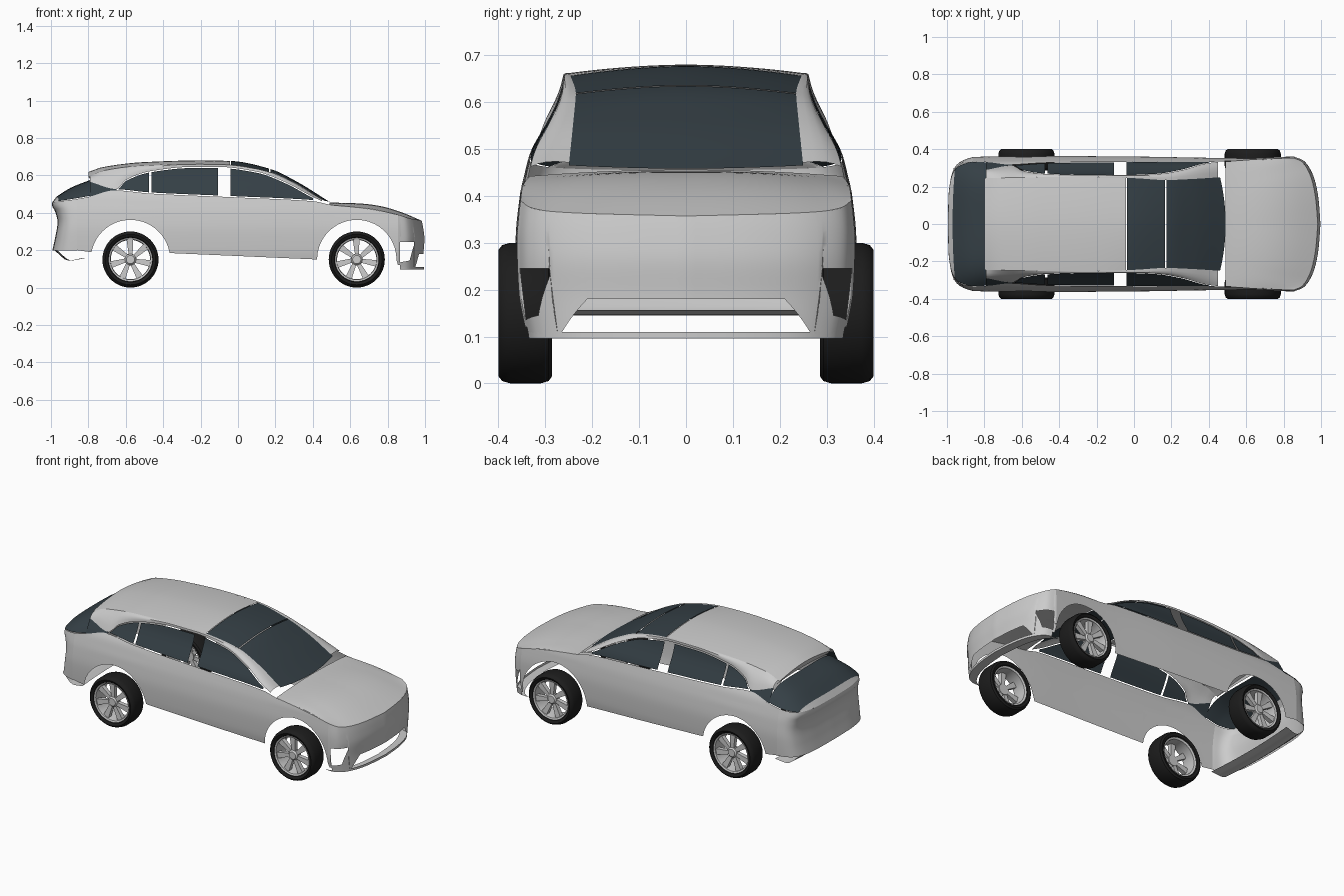
import bpy, bmesh, math
from mathutils import Vector, Matrix

if "Cube" in bpy.data.objects:
    bpy.data.objects.remove(bpy.data.objects["Cube"])


def material(name, rgb):
    m = bpy.data.materials.new(name)
    m.diffuse_color = (*rgb, 1)
    m.use_nodes = True
    m.node_tree.nodes["Principled BSDF"].inputs["Base Color"].default_value = m.diffuse_color
    return m


GLASS = material("dark_glass", (0.035, 0.05, 0.06))
RUBBER = material("rubber", (0.012, 0.012, 0.012))


def pw(keys, x, smooth=True):
    """Interpolate (x, value) keys, with monotone tangents if smooth."""
    n = len(keys)
    if x <= keys[0][0]:
        return keys[0][1]
    if x >= keys[-1][0]:
        return keys[-1][1]
    d = [(keys[i + 1][1] - keys[i][1]) / (keys[i + 1][0] - keys[i][0]) for i in range(n - 1)]
    i = max(k for k in range(n - 1) if keys[k][0] <= x)
    h = keys[i + 1][0] - keys[i][0]
    t = (x - keys[i][0]) / h
    if not smooth:
        return keys[i][1] + d[i] * h * t

    def tan(k):
        if k == 0 or k == n - 1:
            return d[min(k, n - 2)]
        a, b = d[k - 1], d[k]
        return 0 if a * b <= 0 else 2 * a * b / (a + b)
    return ((2*t**3 - 3*t**2 + 1) * keys[i][1] + (t**3 - 2*t**2 + t) * h * tan(i)
            + (3*t**2 - 2*t**3) * keys[i + 1][1] + (t**3 - t**2) * h * tan(i + 1))


def span(a, b, n):
    return [a + (b - a) * i / n for i in range(n + 1)]


def finish(bm, name, mat):
    me = bpy.data.meshes.new(name)
    bm.to_mesh(me)
    bm.free()
    ob = bpy.data.objects.new(name, me)
    bpy.context.collection.objects.link(ob)
    if mat:
        me.materials.append(mat)
    m = ob.modifiers.new("mirror", 'MIRROR')
    m.use_axis = (False, True, False)
    m.merge_threshold = 0.0005
    bpy.context.view_layer.objects.active = ob
    ob.select_set(True)
    bpy.ops.object.shade_smooth_by_angle(angle=math.radians(35))
    ob.select_set(False)
    return ob


def sheet(name, us, nv, f, mat=None, centre=(0, 0, 0.3)):
    """Surface f(u, v), v in 0..1, built for +y and mirrored."""
    bm = bmesh.new()
    rows = [[bm.verts.new(f(u, v)) for v in span(0, 1, nv)] for u in us]
    for a, b in zip(rows, rows[1:]):
        for j in range(nv):
            bm.faces.new((a[j], b[j], b[j + 1], a[j + 1]))
    bmesh.ops.remove_doubles(bm, verts=bm.verts, dist=1e-5)
    bm.normal_update()
    c = Vector(centre)
    if sum(p.calc_area() * p.normal.dot(p.calc_center_median() - c) for p in bm.faces) < 0:
        bmesh.ops.reverse_faces(bm, faces=bm.faces)
    return finish(bm, name, mat)


# Guiding curves: plan width, section, belt line, window top, roof edge and crown
WIDTH = [(-.975, .28), (-.95, .317), (-.9, .345), (-.86, .355), (-.5, .36), (0, .357), (.5, .35), (.855, .357)]
SECTION = [(.1, .95), (.2, 1.0), (.3, 1.01), (.4, .985), (.45, .955), (.49, .925), (.56, .82), (.6, .765), (.645, .725), (.68, .7)]
BELT = [(-.98, .455), (-.8, .485), (-.66, .52), (-.47, .503), (0, .482), (.4, .462), (.5, .442), (.7, .422), (.855, .39)]
TOP = [(-.79, .565), (-.65, .527), (-.6, .575), (-.47, .622), (-.25, .645), (-.1, .645), (.1, .62), (.25, .565), (.4, .485), (.45, .462)]
EDGE_Y = [(-.8, .245), (-.5, .25), (-.2, .25), (0, .245), (.17, .235), (.3, .24), (.46, .25)]
EDGE_Z = [(-.8, .59), (-.72, .625), (-.5, .653), (-.2, .662), (-.04, .656), (.17, .618), (.3, .562), (.46, .465)]
CROWN = [(-.8, .618), (-.72, .645), (-.5, .671), (-.2, .68), (-.04, .677), (.17, .635), (.3, .567), (.46, .458)]
SILL = [(-.86, .2), (-.79, .19), (-.37, .185), (.43, .15), (.855, .12)]
WHEELS = {"rear": -.575, "front": .635}


def side(x, z):
    return Vector((x, pw(WIDTH, x) * pw(SECTION, z), z))


def belt(x):
    return pw(BELT, x)


def sill(x):
    z = pw(SILL, x, False)
    for c in WHEELS.values():
        if abs(x - c) < .212:
            z = max(z, .15 + math.sqrt(.212**2 - (x - c)**2))
    return z


# Body sides with wheel arches
xs = span(-.86, .855, 90)
for c in WHEELS.values():
    xs += [c + .212 * math.cos(math.pi * k / 32) for k in range(33)]
sheet("body_side", sorted(xs), 14, lambda x, v: side(x, sill(x) + v * (belt(x) - sill(x))))


# Front fascia wrapping round to the arch, with grille opening and corner vent
def front(u, z):
    x = pw([(0, 1.0), (.2, .991), (.4, .973), (.6, .945), (.8, .905), (1, .855)], u)
    y = pw([(0, 0), (.2, .12), (.4, .22), (.6, .29), (.8, .338), (1, .357)], u)
    dx = pw([(.1, -.005), (.18, -.008), (.26, -.003), (.32, -.01), (.39, -.025)], z)
    return Vector((x + dx * (1 - u**3), y * pw(SECTION, z), z))


def front_top(u):
    return pw([(0, .357), (.6, .367), (1, .39)], u)


LO = [(0, .18), (.38, .18), (.56, .108), (.59, .105), (.6, .245), (.95, .245), (.955, .12), (1, .12)]
us = sorted(set(span(0, 1, 30) + [u for u, z in LO]))
sheet("front_bumper", us, 12, lambda u, v: front(u, pw(LO, u, False) + v * (front_top(u) - pw(LO, u, False))))
VENT = [(.59, .235), (.72, .145), (.955, .135)]
sheet("front_bumper_corner", sorted(span(.59, .955, 10) + [.72]), 4,
      lambda u, v: front(u, .105 + v * (pw(VENT, u, False) - .105)))
sheet("front_splitter", span(0, .95, 20), 3,
      lambda u, v: front(u, .11 - .014 * min(1, v * 3)) - Vector((.08 * max(0, v - .33), 0, 0)), centre=(.8, 0, .3))


# Hood
def hood(t, v):
    a = Vector((.49, v * .333, .456 - .014 * v * v))
    b = front(v, front_top(v))
    p = a.lerp(b, t)
    p.z += (.034 - .026 * v**2) * math.sin(math.pi * t**1.15)
    p.y += .004 * v * math.sin(math.pi * t)
    return p


sheet("hood", span(0, 1, 24), 20, hood)


# Roof, glass roof and windshield
def roof(x, v):
    ez, fwd = pw(EDGE_Z, x), max(0, min(1, (x - .17) / .29))
    crown = pw(CROWN, x) - ez
    return Vector((x + .03 * fwd * (1 - v * v), v * pw(EDGE_Y, x), ez + crown * (1 - v**1.8)))


sheet("roof", span(-.8, -.042, 24), 12, roof)
sheet("glass_roof", span(-.038, .167, 10), 12, roof, GLASS)
sheet("windshield", span(.173, .46, 14), 12, roof, GLASS)

# Roof rails with A and C pillars
sheet("roof_rail", span(-.79, .45, 60), 4,
      lambda x, v: side(x, pw(TOP, x)).lerp(roof(x, 1), v) + Vector((0, .006, .006)) * math.sin(math.pi * v))

# Side windows
for name, a, b in (("quarter_window", -.64, -.475), ("rear_door_window", -.462, -.107), ("front_door_window", -.04, .4)):
    sheet(name, span(a, b, 16), 8,
          lambda x, v: side(x, belt(x) + .006 + v * max(.003, pw(TOP, x) - belt(x) - .012)), GLASS)


# Rear glass, its side wings and the spoiler lip
def rear_glass(x, v):
    e = side(x, belt(x) + .004)
    c = pw([(-.958, .487), (-.88, .535), (-.78, .575)], x)
    return Vector((x - .012 * (1 - v * v), v * e.y, e.z + (c - e.z) * (1 - v**5)))


sheet("rear_glass", span(-.958, -.78, 12), 20, rear_glass, GLASS)
sheet("rear_glass_wing", span(-.79, -.65, 10), 4,
      lambda x, v: side(x, belt(x) + v * (pw(TOP, x) - belt(x))), GLASS)
sheet("spoiler_lip", span(0, 1, 4), 12,
      lambda t, v: roof(-.8, v).lerp(Vector((-.772, v * .25, .572 - .012 * v * v)), t))


# Rear bumper and tailgate
def rear(u, z):
    x = pw([(0, -.995), (.2, -.992), (.4, -.98), (.6, -.955), (.8, -.915), (1, -.86)], u)
    y = pw([(0, 0), (.2, .15), (.4, .25), (.6, .31), (.8, .34), (1, .355)], u)
    dx = pw([(.19, 0), (.27, .018), (.35, .03), (.41, .016), (.44, 0), (.48, .006)], z)
    return Vector((x + dx * (1 - u**2), y * pw(SECTION, z), z))


def rear_top(u):
    return .455 + .018 * u * u


sheet("rear_bumper", span(0, 1, 28), 20, lambda u, v: rear(u, .198 + v * (rear_top(u) - .198)))
sheet("tailgate_shelf", span(0, 1, 16), 3,
      lambda t, v: rear(.6 * t, rear_top(.6 * t)).lerp(rear_glass(-.958, t), v))
FLAP = [(0, .198), (.5, .145), (1, .157)]
sheet("rear_diffuser", span(0, 1, 8), 8,
      lambda t, v: Vector((-.965 + .145 * t - .015 * (1 - v * v), v * (.3 + .02 * t), pw(FLAP, t))), centre=(-.9, 0, .4))


# Wheels: tyre, rim barrel, hub and blade spokes
def lathe(name, cx, prof, mat=None):
    def f(a, v):
        i = round(v * (len(prof) - 1))
        r, y = prof[i]
        return (cx + r * math.cos(a), y, .15 + r * math.sin(a))
    return sheet(name, span(0, 2 * math.pi, 48), len(prof) - 1, f, mat, (cx, .342, .15))


for where, cx in WHEELS.items():
    lathe(where + "_tyre", cx, [(.115, .378), (.12, .392), (.135, .4), (.145, .392), (.15, .375),
                                (.15, .31), (.145, .293), (.135, .286), (.12, .29), (.113, .3), (.115, .378)], RUBBER)
    lathe(where + "_rim", cx, [(.117, .385), (.117, .392), (.108, .388), (.105, .37), (.105, .3), (.115, .296)])
    lathe(where + "_hub", cx, [(.0001, .386), (.022, .386), (.03, .378), (.032, .35), (.0001, .35)])
    bm = bmesh.new()
    for k in range(7):
        turn = Matrix.Translation((cx, 0, .15)) @ Matrix.Rotation(2 * math.pi * k / 7 + .3, 4, 'Y')
        cube = bmesh.ops.create_cube(bm, size=1)["verts"]
        for v in cube:
            out = v.co.x > 0
            w = .036 if out else .02
            v.co = turn @ Vector((.109 if out else .02, (.382 if out else .378) if v.co.y > 0 else .355,
                                  v.co.z * w + (.012 if out else 0)))
    bmesh.ops.recalc_face_normals(bm, faces=bm.faces)
    finish(bm, where + "_spokes", None)
